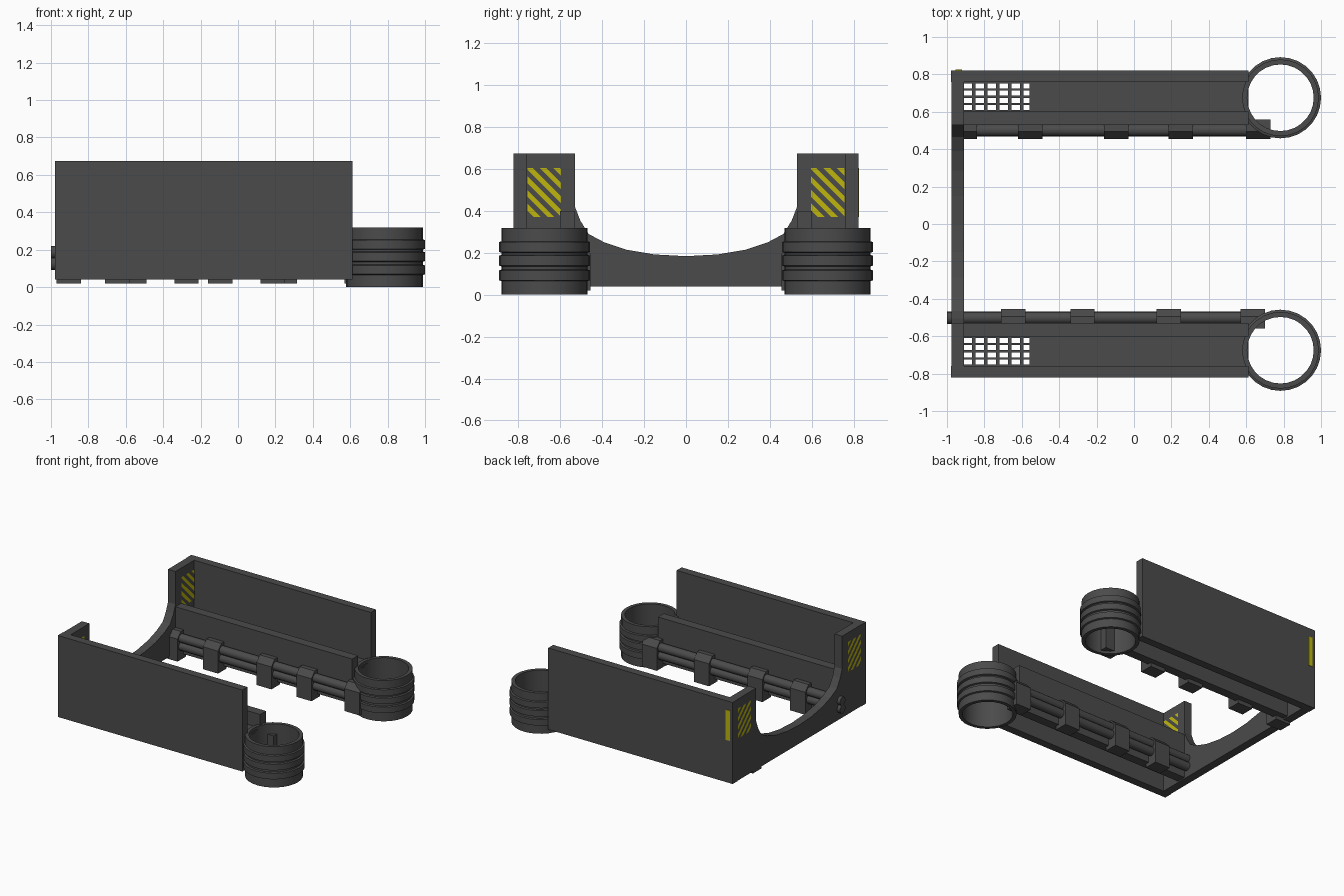
import bpy, bmesh, math
from mathutils import Vector

if "Cube" in bpy.data.objects:
    bpy.data.objects.remove(bpy.data.objects["Cube"])


def material(name, rgb):
    m = bpy.data.materials.new(name)
    m.diffuse_color = (*rgb, 1)
    m.use_nodes = True
    m.node_tree.nodes["Principled BSDF"].inputs["Base Color"].default_value = m.diffuse_color
    return m


GREY = material("dark_grey", (0.07, 0.07, 0.07))
YELLOW = material("warning_yellow", (0.52, 0.47, 0.004))


def finish(name, bm, mats=(GREY,), smooth=False, recalc=True):
    if recalc:
        bmesh.ops.recalc_face_normals(bm, faces=bm.faces)
    me = bpy.data.meshes.new(name)
    bm.to_mesh(me)
    bm.free()
    for m in mats:
        me.materials.append(m)
    ob = bpy.data.objects.new(name, me)
    bpy.context.collection.objects.link(ob)
    if smooth:
        bpy.context.view_layer.objects.active = ob
        ob.select_set(True)
        bpy.ops.object.shade_smooth_by_angle(angle=math.radians(35))
        ob.select_set(False)
    return ob


def add_box(bm, x, y, z):
    vs = bmesh.ops.create_cube(bm, size=1)["verts"]
    for v in vs:
        v.co = Vector([(r[0] + r[1]) / 2 + c * (r[1] - r[0])
                       for r, c in zip((x, y, z), v.co)])


def add_prism(bm, profile, x0, x1):
    """Extrude a closed (y, z) profile along x."""
    f = bm.faces.new([bm.verts.new((x0, y, z)) for y, z in profile])
    g = bmesh.ops.extrude_face_region(bm, geom=[f])["geom"]
    for v in g:
        if isinstance(v, bmesh.types.BMVert):
            v.co.x = x1


def box(name, x, y, z):
    bm = bmesh.new()
    add_box(bm, x, y, z)
    return finish(name, bm)


def span(s, a, b):
    return tuple(sorted((s * a, s * b)))


# End plate: two posts joined by a low crossbar with a curved cut
half = [(0.82, 0.04), (0.82, 0.675), (0.53, 0.675), (0.53, 0.42), (0.505, 0.355),
        (0.465, 0.29), (0.39, 0.25), (0.285, 0.215), (0.15, 0.192)]
outline = half + [(0, 0.184)] + [(-y, z) for y, z in reversed(half)]
bm = bmesh.new()
add_prism(bm, outline, -0.975, -0.91)
finish("end_plate", bm)


def striped_sign(name, x, side, y0, y1, z0, z1):
    """Thin plate cut by diagonal lines into alternating colours."""
    bm = bmesh.new()
    bm.faces.new([bm.verts.new((x, y, z)) for y, z in
                  ((y0, z0), (y1, z0), (y1, z1), (y0, z1))])
    step = 0.023
    u0 = (y0 + z0) / math.sqrt(2)
    n = Vector((0, 1, 1)).normalized()
    for i in range(1, 13):
        bmesh.ops.bisect_plane(bm, geom=bm.verts[:] + bm.edges[:] + bm.faces[:],
                               plane_co=n * (u0 + i * step), plane_no=n)
    for f in bm.faces:
        u = f.calc_center_median().dot(n) - u0
        f.material_index = int(u / step + 1e-4) % 2
        f.normal_update()
        if f.normal.x * side < 0:
            f.normal_flip()
    finish(name, bm, (GREY, YELLOW), recalc=False)


clamps = {1: (-0.97, -0.62, -0.16, 0.185, 0.60),
          -1: (-0.71, -0.34, 0.12, 0.57)}
ring_profile = [(0.178, 0), (0.205, 0)]
for a, b in ((0.065, 0.12), (0.135, 0.19), (0.2, 0.255)):
    ring_profile += [(0.205, a), (0.217, a + 0.004), (0.217, b - 0.004), (0.205, b)]
ring_profile += [(0.205, 0.318), (0.178, 0.318)]

for s, tag in ((1, "back"), (-1, "front")):
    # Side walls of the channel
    box(tag + "_outer_panel", (-0.978, 0.613), span(s, 0.76, 0.822), (0.04, 0.675))
    box(tag + "_inner_panel", (-0.93, 0.613), span(s, 0.53, 0.602), (0.05, 0.40))

    # Channel floor, solid towards the ring and a grille at the end plate
    box(tag + "_floor", (-0.56, 0.613), span(s, 0.59, 0.77), (0.28, 0.295))
    bm = bmesh.new()
    for i in range(6):
        x = -0.865 + i * 0.064
        add_box(bm, (x, x + 0.018), span(s, 0.595, 0.765), (0.282, 0.293))
    for j in range(5):
        y = 0.597 + j * 0.0385
        add_box(bm, (-0.92, -0.55), span(s, y, y + 0.012), (0.282, 0.293))
    finish(tag + "_grille", bm)

    # Ribbed ring at the open end
    bm = bmesh.new()
    seg = 28
    loops = [[bm.verts.new((0.783 + r * math.cos(2 * math.pi * k / seg),
                            s * 0.675 + r * math.sin(2 * math.pi * k / seg), z))
              for k in range(seg)] for r, z in ring_profile]
    for a, b in zip(loops, loops[1:] + loops[:1]):
        for k in range(seg):
            q = (k + 1) % seg
            bm.faces.new((a[k], a[q], b[q], b[k]))
    finish(tag + "_ribbed_ring", bm, smooth=True)

    # Twin pipes along the inner panel
    x0, x1 = (-0.975 if s > 0 else -1.0), 0.64
    bm = bmesh.new()
    for z, r in ((0.186, 0.033), (0.125, 0.034)):
        vs = bmesh.ops.create_cone(bm, cap_ends=True, segments=14, radius1=r,
                                   radius2=r, depth=x1 - x0)["verts"]
        for v in vs:
            v.co = Vector(((x0 + x1) / 2 + v.co.z, s * 0.502 + v.co.x, z + v.co.y))
    finish(tag + "_pipes", bm, smooth=True)

    # Chamfered clamps holding the pipes
    bm = bmesh.new()
    prof = [(0.56, 0.02), (0.455, 0.02), (0.455, 0.195), (0.495, 0.24), (0.56, 0.24)]
    for x in clamps[s]:
        add_prism(bm, [(s * y, z) for y, z in prof], x, x + 0.13)
    finish(tag + "_clamps", bm)

    # Warning stripes on both faces of the post
    ya, yb = span(s, 0.597, 0.757)
    striped_sign(tag + "_sign_inside", -0.907, 1, ya, yb, 0.37, 0.605)
    striped_sign(tag + "_sign_outside", -0.979, -1, ya, yb, 0.37, 0.605)

# Narrow yellow strip on the back panel
strip = box("yellow_strip", (-0.955, -0.92), (0.82, 0.825), (0.37, 0.605))
strip.data.materials[0] = YELLOW
